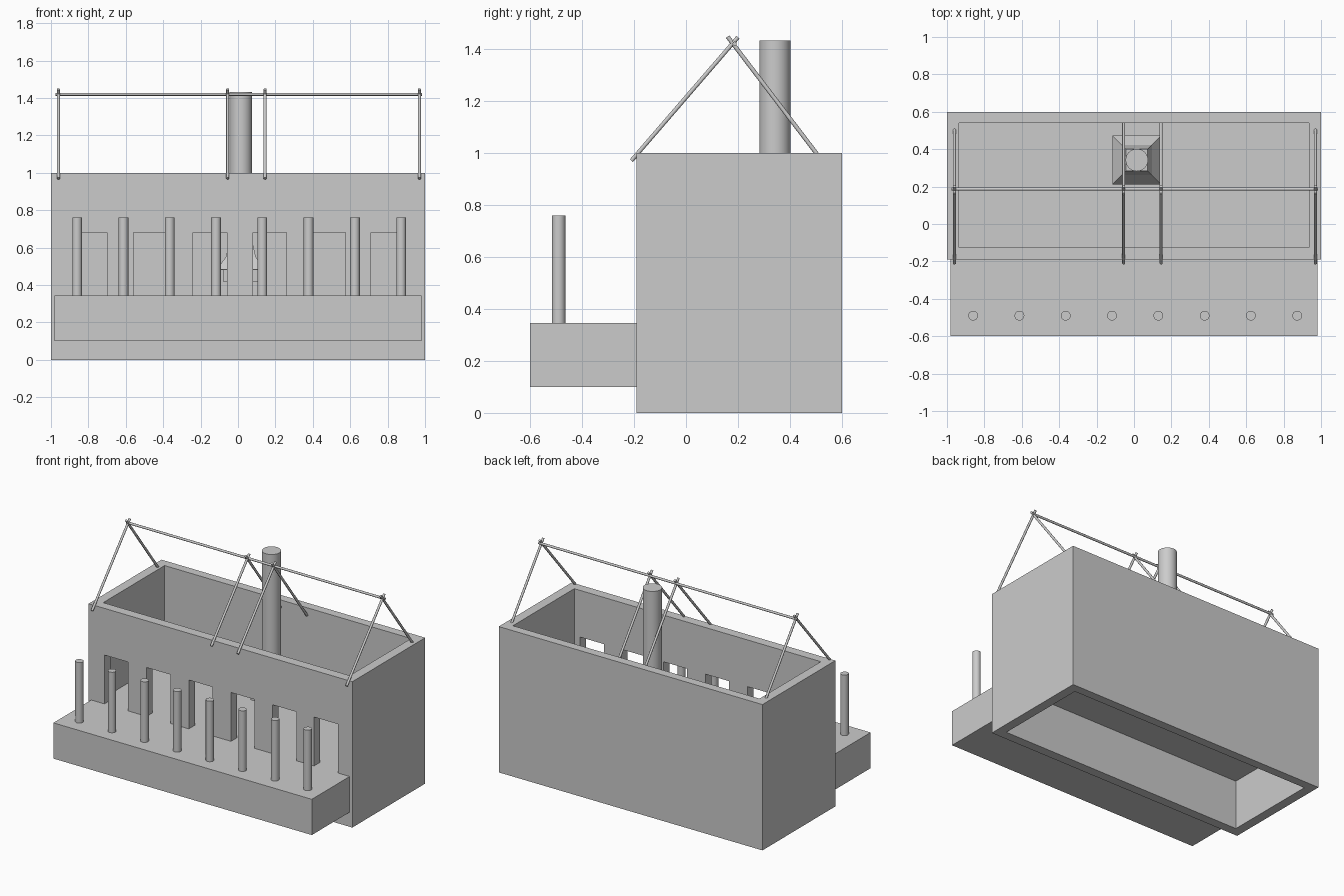
import bpy, bmesh
from mathutils import Vector, Matrix

if "Cube" in bpy.data.objects:
    bpy.data.objects.remove(bpy.data.objects["Cube"])


def make_object(name, bm):
    bmesh.ops.recalc_face_normals(bm, faces=bm.faces[:])
    mesh = bpy.data.meshes.new(name)
    bm.to_mesh(mesh)
    bm.free()
    obj = bpy.data.objects.new(name, mesh)
    bpy.context.collection.objects.link(obj)
    return obj


def add_box(bm, lo, hi):
    lo, hi = Vector(lo), Vector(hi)
    m = Matrix.Translation((lo + hi) / 2) @ Matrix.Diagonal((hi - lo).to_4d())
    bmesh.ops.create_cube(bm, size=1, matrix=m)


def box(name, lo, hi):
    bm = bmesh.new()
    add_box(bm, lo, hi)
    return make_object(name, bm)


def rod(name, a, b, radius, sides, smooth=True):
    a, b = Vector(a), Vector(b)
    d = b - a
    m = Matrix.Translation((a + b) / 2) @ d.to_track_quat('Z', 'Y').to_matrix().to_4x4()
    bm = bmesh.new()
    bmesh.ops.create_cone(bm, cap_ends=True, segments=sides, radius1=radius,
                          radius2=radius, depth=d.length, matrix=m)
    for f in bm.faces:
        f.smooth = smooth and len(f.verts) == 4
    return make_object(name, bm)


def cut(obj, cutter):
    mod = obj.modifiers.new("cut", 'BOOLEAN')
    mod.operation = 'DIFFERENCE'
    mod.solver = 'EXACT'
    mod.object = cutter
    cutter.hide_render = True
    cutter.hide_viewport = True


FLOOR = 0.345

# House walls, open above and below, with six doorways in the front
walls = box("house_walls", (-1, -0.19, 0), (1, 0.6, 1))
cut(walls, box("room_cutter", (-0.935, -0.125, -0.2), (0.935, 0.54, 1.2)))
doors = bmesh.new()
for x in (-0.88, -0.56, -0.24, 0.08, 0.395, 0.71):
    add_box(doors, (x, -0.3, FLOOR), (x + 0.18, 0.0, 0.68))
cut(walls, make_object("door_cutter", doors))

# Floor inside and porch outside
box("room_floor", (-0.935, -0.125, FLOOR - 0.004), (0.935, 0.54, FLOOR))
box("porch_deck", (-0.98, -0.6, 0.1), (0.98, -0.19, FLOOR))

# Porch posts
for i in range(8):
    x = -0.86 + i * 0.2475
    rod(f"porch_post_{i + 1}", (x, -0.49, FLOOR), (x, -0.49, 0.76), 0.026, 24)

# Fireplace hood: square rings stacked upwards
CX, CY = 0.015, 0.342
bm = bmesh.new()
rings = []
for z, h in ((0.42, 0.095), (0.48, 0.095), (0.482, 0.13), (0.55, 0.08), (0.65, 0.058)):
    rings.append([bm.verts.new((CX + sx * h, CY + sy * h, z))
                  for sx, sy in ((-1, -1), (1, -1), (1, 1), (-1, 1))])
for low, top in zip(rings, rings[1:]):
    for k in range(4):
        n = (k + 1) % 4
        bm.faces.new((low[k], low[n], top[n], top[k]))
bm.faces.new(rings[0])
bm.faces.new(rings[-1])
make_object("fireplace_hood", bm)
rod("chimney_pipe", (CX, CY, 0.64), (CX, CY, 1.433), 0.06, 32)

# Roof frame: four pairs of crossed rafters and a ridge pole
for i, x in enumerate((-0.96, -0.055, 0.145, 0.97)):
    rod(f"front_rafter_{i + 1}", (x, -0.21, 0.97), (x, 0.2, 1.445), 0.008, 12)
    rod(f"back_rafter_{i + 1}", (x, 0.54, 0.948), (x, 0.16, 1.447), 0.008, 12)
rod("ridge_pole", (-0.975, 0.187, 1.42), (0.985, 0.187, 1.42), 0.008, 12)
